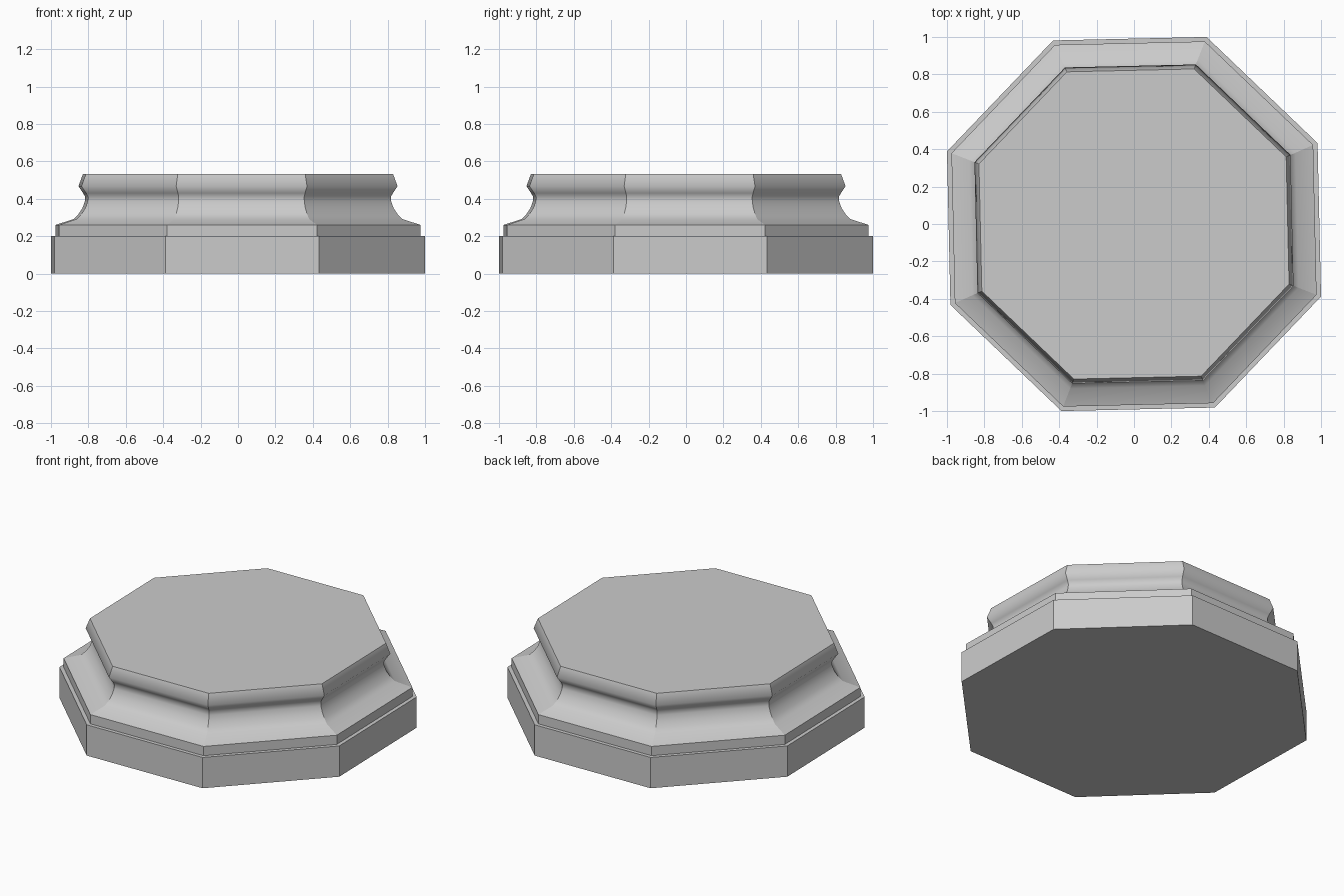
import bpy, bmesh, math

if "Cube" in bpy.data.objects:
    bpy.data.objects.remove(bpy.data.objects["Cube"])

SIDES = 8
START = math.radians(-21.2)          # slight twist of the octagon
SCALE = 1 / math.cos(START)          # half-width -> corner radius

stone = bpy.data.materials.new("grey_stone")
stone.diffuse_color = (0.6, 0.6, 0.6, 1)
stone.use_nodes = True
stone.node_tree.nodes["Principled BSDF"].inputs["Base Color"].default_value = stone.diffuse_color


def octagon_part(name, profile, smooth=False):
    """Sweep a (half-width, height) profile round an octagon and cap both ends."""
    bm = bmesh.new()
    rings = []
    for w, z in profile:
        r = w * SCALE
        angles = [START + i * math.tau / SIDES for i in range(SIDES)]
        rings.append([bm.verts.new((r * math.cos(a), r * math.sin(a), z)) for a in angles])
    for low, high in zip(rings, rings[1:]):
        for i in range(SIDES):
            j = (i + 1) % SIDES
            face = bm.faces.new((low[i], low[j], high[j], high[i]))
            face.smooth = smooth
            # mitred corners stay crisp while the moulding is smooth along its profile
            bm.edges.get((low[i], high[i])).smooth = False
    bm.faces.new(rings[0][::-1])
    bm.faces.new(rings[-1])
    for ring in (rings[0], rings[-1]):
        for i in range(SIDES):
            bm.edges.get((ring[i], ring[(i + 1) % SIDES])).smooth = False
    mesh = bpy.data.meshes.new(name)
    bm.to_mesh(mesh)
    bm.free()
    mesh.materials.append(stone)
    obj = bpy.data.objects.new(name, mesh)
    bpy.context.collection.objects.link(obj)
    return obj


# Square-edged foot
octagon_part("base_slab", [(1.0, 0), (1.0, 0.2)])
# Narrow step above it
octagon_part("step_band", [(0.976, 0.2), (0.976, 0.26)])
# Cove, neck and flared lip
octagon_part("cove_moulding", [
    (0.976, 0.26), (0.88, 0.291), (0.853, 0.318), (0.832, 0.35),
    (0.819, 0.385), (0.817, 0.41), (0.828, 0.43), (0.853, 0.467),
    (0.829, 0.533)], smooth=True)
